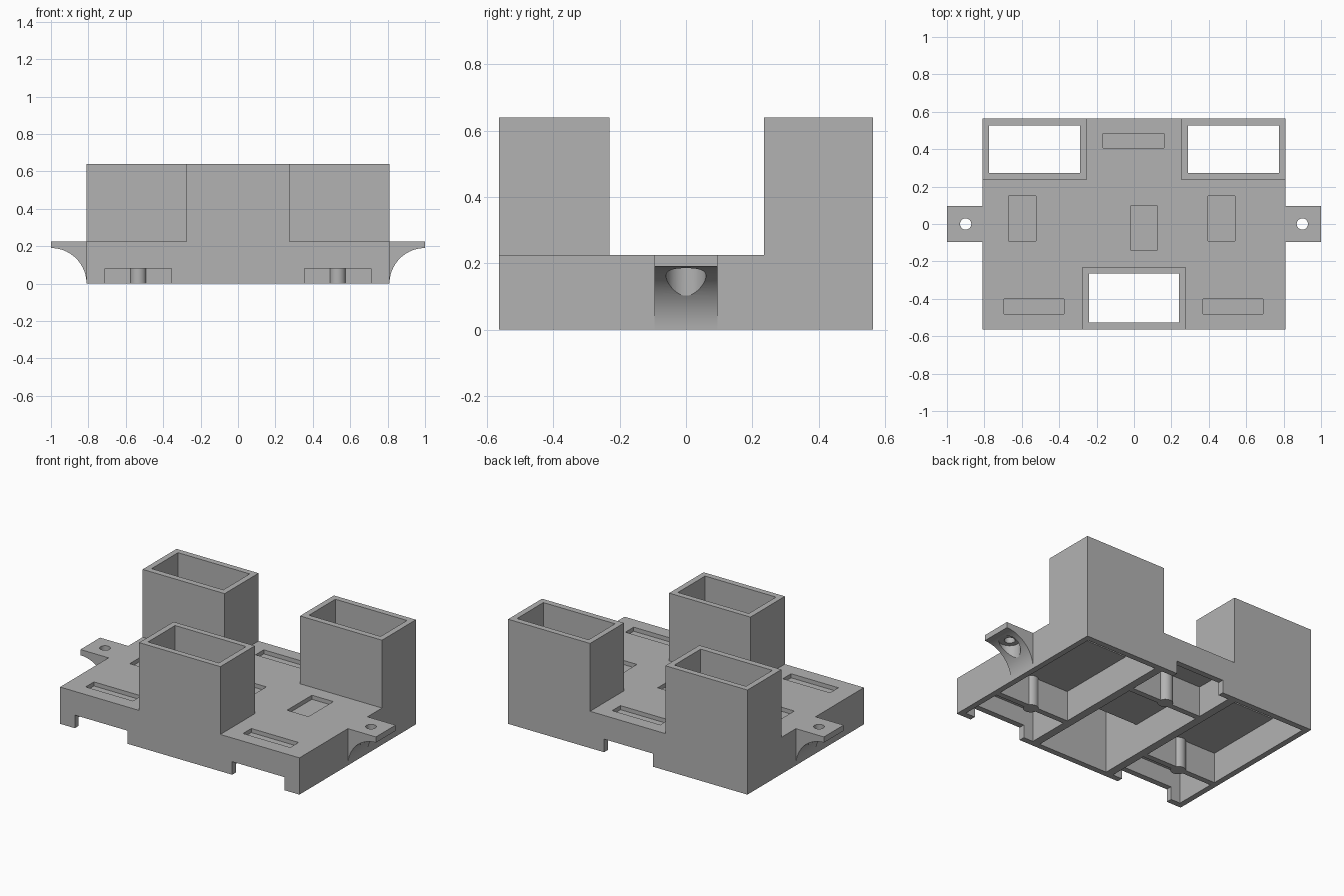
import bpy
import bmesh
from math import cos, sin, pi, radians
from mathutils import Matrix

if "Cube" in bpy.data.objects:
    bpy.data.objects.remove(bpy.data.objects["Cube"])

grey = bpy.data.materials.new("plain_grey")
grey.use_nodes = True
grey.diffuse_color = (0.45, 0.45, 0.45, 1)
grey.node_tree.nodes["Principled BSDF"].inputs["Base Color"].default_value = (0.45, 0.45, 0.45, 1)

# Main dimensions
HALF_X, HALF_Y = 0.81, 0.563
DECK, CEILING, TOP = 0.225, 0.187, 0.64
EAR_R = 0.19
INNER_X, INNER_Y = 0.775, 0.527


def finish(bm, name):
    bmesh.ops.recalc_face_normals(bm, faces=bm.faces)
    mesh = bpy.data.meshes.new(name)
    bm.to_mesh(mesh)
    bm.free()
    mesh.materials.append(grey)
    obj = bpy.data.objects.new(name, mesh)
    bpy.context.collection.objects.link(obj)
    return obj


def box(name, x0, x1, y0, y1, z0, z1):
    bm = bmesh.new()
    bmesh.ops.create_cube(bm, size=1)
    bmesh.ops.scale(bm, vec=(x1 - x0, y1 - y0, z1 - z0), verts=bm.verts)
    bmesh.ops.translate(bm, vec=((x0 + x1) / 2, (y0 + y1) / 2, (z0 + z1) / 2), verts=bm.verts)
    return finish(bm, name)


def cylinder(name, x, y, r, z0, z1):
    bm = bmesh.new()
    bmesh.ops.create_cone(bm, cap_ends=True, segments=48, radius1=r, radius2=r,
                          depth=z1 - z0, matrix=Matrix.Translation((x, y, (z0 + z1) / 2)))
    return finish(bm, name)


def select(obj):
    bpy.ops.object.select_all(action='DESELECT')
    obj.select_set(True)
    bpy.context.view_layer.objects.active = obj


def combine(target, tool, operation):
    tool.hide_render = True
    select(target)
    mod = target.modifiers.new(tool.name, 'BOOLEAN')
    mod.operation, mod.object, mod.solver = operation, tool, 'EXACT'
    bpy.ops.object.modifier_apply(modifier=mod.name)
    bpy.data.objects.remove(tool)


def smooth(obj):
    select(obj)
    bpy.ops.object.shade_smooth_by_angle(angle=radians(30))


# Body with three towers
body = box("body", -HALF_X, HALF_X, -HALF_Y, HALF_Y, 0, DECK)
combine(body, box("front_tower", -0.275, 0.275, -HALF_Y, -0.23, 0, TOP), 'UNION')
for x0, x1 in ((-HALF_X, -0.255), (0.255, HALF_X)):
    combine(body, box("back_tower", x0, x1, 0.235, HALF_Y, 0, TOP), 'UNION')


def cut_box(name, *size):
    combine(body, box(name, *size), 'DIFFERENCE')


# Pockets in the underside, leaving thin ribs between them
cut_box("middle_pocket", -0.24, 0.24, -INNER_Y, 0.245, -0.1, CEILING)
cut_box("back_pocket", -0.24, 0.24, 0.28, INNER_Y, -0.1, CEILING)
for x0, x1 in ((-INNER_X, -0.29), (0.29, INNER_X)):
    cut_box("side_pocket", x0, x1, -0.23, INNER_Y, -0.1, CEILING)
    cut_box("corner_pocket", x0, x1, -INNER_Y, -0.265, -0.1, CEILING)
    cut_box("back_tower_hole", x0, x1, 0.272, INNER_Y, 0.1, 1)
cut_box("front_tower_hole", -0.24, 0.24, -INNER_Y, -0.265, 0.1, 1)

# Notches at the foot of the outer walls
for x0, x1 in ((-0.71, -0.355), (0.355, 0.71)):
    cut_box("front_notch", x0, x1, -0.7, -0.5, -0.1, 0.08)
cut_box("back_notch", -0.17, 0.16, 0.5, 0.7, -0.1, 0.08)

# Shallow recesses in the deck
recesses = (
    (-0.695, -0.375, -0.48, -0.4), (0.37, 0.69, -0.48, -0.4), (-0.165, 0.16, 0.405, 0.485),
    (-0.67, -0.525, -0.09, 0.15), (0.395, 0.54, -0.09, 0.15), (-0.02, 0.125, -0.14, 0.095),
)
for area in recesses:
    cut_box("recess", *area, 0.2, 0.3)

# Mounting ears with a curved underside, a screw hole and a counterbore
for side, name in ((1, "left_ear"), (-1, "right_ear")):
    arc = [(1 - EAR_R * cos(i * pi / 48), EAR_R * sin(i * pi / 48)) for i in range(25)]
    profile = arc + [(1, DECK), (HALF_X, DECK)]
    bm = bmesh.new()
    face = bm.faces.new([bm.verts.new((side * x, -0.095, z)) for x, z in profile])
    new = bmesh.ops.extrude_face_region(bm, geom=[face])["geom"]
    bmesh.ops.translate(bm, vec=(0, 0.19, 0),
                        verts=[v for v in new if isinstance(v, bmesh.types.BMVert)])
    ear = finish(bm, name)
    combine(ear, cylinder("counterbore", side * 0.9, 0, 0.06, -0.1, 0.187), 'DIFFERENCE')
    combine(ear, cylinder("screw_hole", side * 0.9, 0, 0.03, 0.1, 0.4), 'DIFFERENCE')
    smooth(ear)

# Round posts on the cross ribs
for name, x, y in (("left_post", 0.533, -0.255), ("right_post", -0.533, -0.255),
                   ("back_post", 0, 0.27)):
    smooth(cylinder(name, x, y, 0.043, 0, 0.195))
